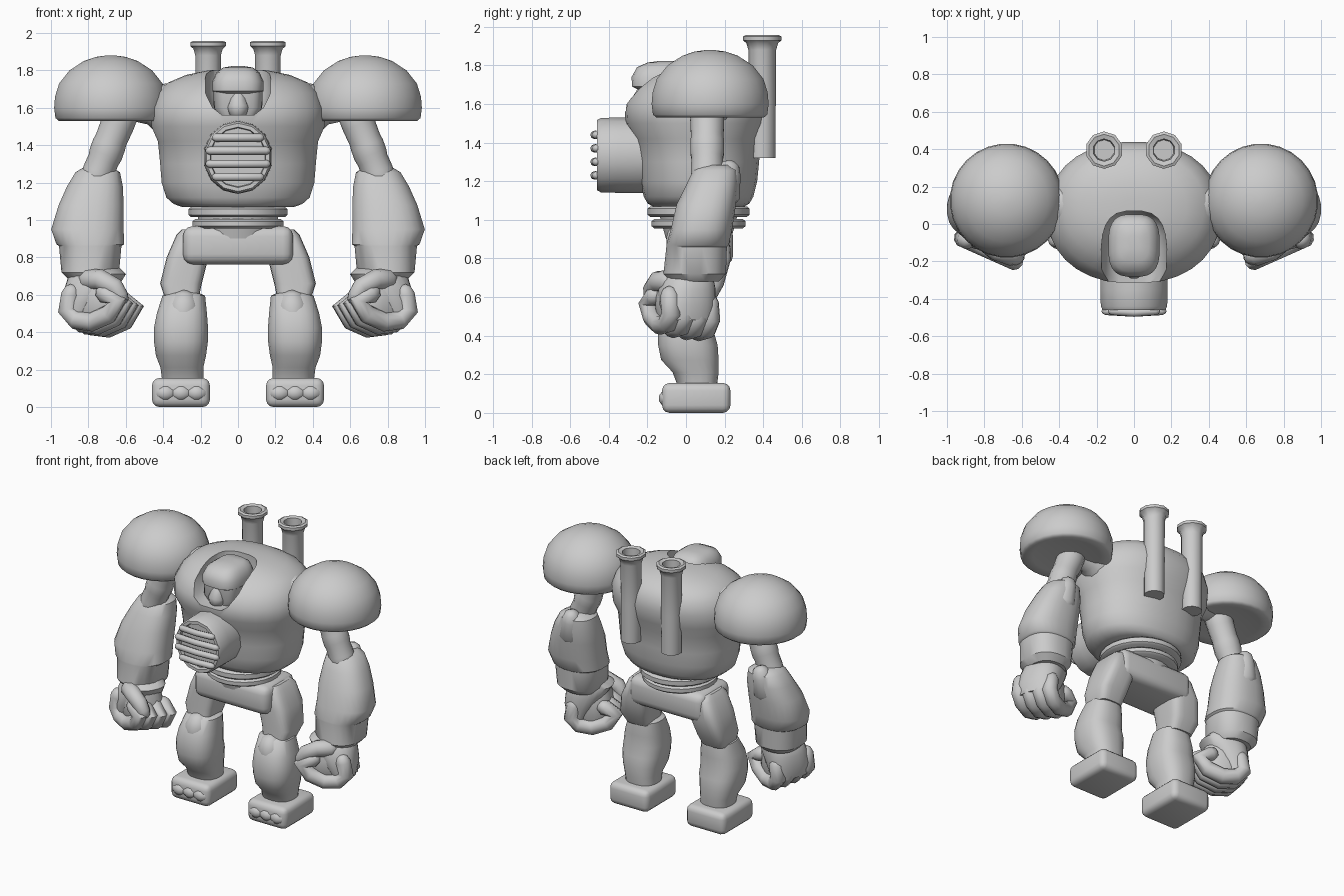
import bpy, bmesh, math
from mathutils import Vector, Matrix

grey = bpy.data.materials.new("plain_grey")
grey.diffuse_color = (0.6, 0.6, 0.6, 1)


def finish(name, bm, mirror=False, angle=40):
    bmesh.ops.recalc_face_normals(bm, faces=bm.faces)
    me = bpy.data.meshes.new(name)
    bm.to_mesh(me)
    bm.free()
    me.materials.append(grey)
    me.shade_smooth()
    me.set_sharp_from_angle(angle=math.radians(angle))
    ob = bpy.data.objects.new(name, me)
    bpy.context.collection.objects.link(ob)
    if mirror:
        ob.modifiers.new("mirror", 'MIRROR')
    return ob


def skin(bm, rings):
    """Bridge a list of vertex rings and close both ends."""
    vs = [[bm.verts.new(p) for p in r] for r in rings]
    n = len(vs[0])
    for a, b in zip(vs, vs[1:]):
        for i in range(n):
            j = (i + 1) % n
            bm.faces.new((a[i], a[j], b[j], b[i]))
    bm.faces.new(vs[0][::-1])
    bm.faces.new(vs[-1])


def loft(name, rings, n=24, p=2.0, mirror=False, forward=False, angle=40):
    """Stack superellipse rings (cx, cy, z, rx, ry); forward turns z towards -y."""
    def pt(r, i):
        a = 2 * math.pi * (i + 0.5) / n
        c, s = math.cos(a), math.sin(a)
        return Vector((r[0] + r[3] * math.copysign(abs(c) ** (2 / p), c),
                       r[1] + r[4] * math.copysign(abs(s) ** (2 / p), s), r[2]))
    bm = bmesh.new()
    skin(bm, [[pt(r, i) for i in range(n)] for r in rings])
    if forward:
        bm.transform(Matrix.Rotation(math.pi / 2, 4, 'X'))
    return finish(name, bm, mirror, angle)


def tube(name, paths, n=10, mirror=False):
    """Round-ended tubes through points (x, y, z, radius)."""
    bm = bmesh.new()
    for path in paths:
        pts = [(Vector(q[:3]), q[3]) for q in path]
        t0 = (pts[1][0] - pts[0][0]).normalized()
        t1 = (pts[-1][0] - pts[-2][0]).normalized()
        (a, ra), (b, rb) = pts[0], pts[-1]
        caps = [(0.97, 0.25), (0.7, 0.7)]
        pts = ([(a - t0 * ra * d, ra * k) for d, k in caps] + pts +
               [(b + t1 * rb * d, rb * k) for d, k in reversed(caps)])
        rings = []
        for i, (c, r) in enumerate(pts):
            t = (pts[min(i + 1, len(pts) - 1)][0] - pts[max(i - 1, 0)][0]).normalized()
            u = t.cross(Vector((0, 1, 0))).normalized()
            v = t.cross(u)
            rings.append([c + r * (u * math.cos(2 * math.pi * k / n) +
                                   v * math.sin(2 * math.pi * k / n)) for k in range(n)])
        skin(bm, rings)
    return finish(name, bm, mirror, 60)


def box(name, centre, size, bevel, mirror=False):
    bm = bmesh.new()
    bmesh.ops.create_cube(bm, size=1, matrix=Matrix.Translation(centre) @
                          Matrix.Diagonal((*size, 1)))
    bmesh.ops.bevel(bm, geom=bm.edges[:], offset=bevel, segments=3,
                    profile=0.5, affect='EDGES')
    return finish(name, bm, mirror)


# Torso with a cut-out for the head
torso = loft("torso", [(0, cy, z, rx, ry) for z, cy, rx, ry in (
    (1.07, .065, .30, .24), (1.085, .065, .345, .265), (1.12, .065, .385, .285),
    (1.20, .065, .41, .305), (1.30, .065, .418, .315), (1.42, .06, .43, .33),
    (1.50, .055, .465, .37), (1.60, .06, .465, .38), (1.68, .08, .43, .345),
    (1.735, .09, .375, .29), (1.775, .09, .28, .22), (1.80, .09, .16, .13),
    (1.805, .09, .05, .05))], n=32, p=2.2)
cutter = loft("head_recess_cutter", [(0, -.2, 1.56, .09, .20), (0, -.2, 1.60, .14, .25),
                                     (0, -.2, 1.68, .175, .27), (0, -.2, 2.0, .18, .27)], p=3)
cutter.hide_render = True
cut = torso.modifiers.new("recess", 'BOOLEAN')
cut.operation, cut.object, cut.solver = 'DIFFERENCE', cutter, 'EXACT'
bpy.context.view_layer.objects.active = torso
bpy.ops.object.modifier_apply(modifier=cut.name)
torso.data.set_sharp_from_angle(angle=math.radians(40))
bpy.data.objects.remove(cutter)

# Head: face block and rounded helmet
loft("face", [(0, -.11, 1.54, .09, .12), (0, -.11, 1.60, .13, .14),
              (0, -.11, 1.72, .132, .14)], p=4)
loft("helmet", [(0, -.11, 1.675, .12, .14), (0, -.115, 1.69, .138, .165),
                (0, -.115, 1.74, .138, .168), (0, -.11, 1.79, .115, .145),
                (0, -.10, 1.815, .08, .10), (0, -.10, 1.823, .03, .04)], p=3)
tube("nose_guard", [[(0, -.22, 1.66, .04), (0, -.235, 1.60, .06)]])

# Chest vent drum with horizontal bars
vz = 1.335
loft("vent_drum", [(0, vz, d, r, r * 1.06) for d, r in (
    (.05, .17), (.25, .186), (.35, .184), (.44, .182), (.46, .172),
    (.46, .152), (.435, .148))], n=14, forward=True)
bars = []
for i in range(4):
    dz = (i - 1.5) * .07
    w = math.sqrt(.165 ** 2 - dz ** 2) - .01
    bars.append([(-w, -.465, vz + dz, .022), (0, -.474, vz + dz, .022),
                 (w, -.465, vz + dz, .022)])
tube("vent_bars", bars, n=8)

# Exhaust pipes on the back
loft("exhaust_pipe", [(.16, .395, z, r, r) for z, r in (
    (1.32, .068), (1.60, .07), (1.88, .072), (1.915, .082), (1.93, .1),
    (1.95, .1), (1.957, .085), (1.95, .06), (1.85, .055))], n=10, mirror=True)

# Shoulder domes and the joints behind them
loft("shoulder_dome", [(.68, .125, z, r, r) for z, r in (
    (1.55, .08), (1.54, .22), (1.53, .28), (1.545, .298), (1.60, .305), (1.66, .30),
    (1.73, .278), (1.80, .222), (1.85, .145), (1.872, .08), (1.88, .02))],
    n=28, mirror=True, angle=75)
tube("shoulder_joint", [[(.36, .10, 1.59, .15), (.42, .11, 1.60, .13),
                         (.47, .11, 1.61, .10), (.56, .11, 1.62, .09)]], n=14, mirror=True)

# Arms
tube("upper_arm", [[(.62, .11, 1.58, .092), (.645, .11, 1.51, .09), (.678, .11, 1.43, .086),
                    (.69, .11, 1.40, .09), (.708, .11, 1.35, .09), (.72, .11, 1.32, .084),
                    (.745, .11, 1.26, .086), (.77, .11, 1.18, .085)]], n=14, mirror=True)
loft("forearm", [(.75, .15, 1.285, .07, .08), (.75, .15, 1.255, .12, .115),
                 (.765, .135, 1.18, .15, .135), (.785, .105, 1.08, .175, .155),
                 (.805, .08, .95, .195, .16), (.79, .06, .87, .182, .163),
                 (.79, .055, .86, .168, .158), (.79, .045, .72, .155, .163),
                 (.785, .04, .68, .12, .13)], p=2.4, mirror=True)
tube("elbow_knob", [[(.755, .22, 1.245, .065), (.77, .19, 1.13, .09)]], n=12, mirror=True)

# Fists: back of hand, closed palm, four curled fingers and a thumb
hand = [
    loft("hand_back", [(.765, .02, .75, .10, .10), (.765, .0, .71, .15, .13),
                       (.795, -.01, .64, .135, .145), (.825, -.02, .56, .115, .145),
                       (.845, -.02, .48, .08, .13)], p=2.4, mirror=True),
    loft("palm", [(.76, -.02, .69, .11, .11), (.75, -.02, .60, .13, .13),
                  (.75, -.02, .50, .135, .125), (.75, -.01, .44, .09, .10)],
         p=2.5, mirror=True),
    tube("fingers", [[(x, y, z + dz, .052) for x, z in
                      ((.86, .58), (.88, .49), (.83, .44), (.74, .43),
                       (.64, .47), (.585, .54), (.66, .58))]
                     for y, dz in ((-.135, .025), (-.06, .008), (.015, -.003), (.085, -.008))],
         mirror=True),
    tube("thumb", [[(.77, -.10, .68, .06), (.69, -.125, .68, .056),
                    (.61, -.12, .64, .052), (.58, -.11, .59, .045)]], mirror=True)]
# Turn the fists so the curled fingers point inwards and forwards
pivot = Matrix.Translation((.755, -.03, 0))
for part in hand:
    part.data.transform(pivot @ Matrix.Rotation(math.radians(24), 4, 'Z') @ pivot.inverted())

# Waist rings and pelvis
for name, z0, z1, r in (("waist_ring_upper", 1.015, 1.07, .267),
                        ("waist_ring_lower", .955, 1.005, .245)):
    loft(name, [(0, .065, z0, r - .015, r - .015), (0, .065, z0 + .012, r, r),
                (0, .065, z1 - .012, r, r), (0, .065, z1, r - .015, r - .015)])
loft("waist_core", [(0, .065, .9, .2, .17), (0, .065, 1.12, .23, .23)])
box("pelvis", (0, .072, .865), (.59, .345, .205), .055)

# Legs
loft("thigh", [(.23, .09, .95, .07, .10), (.235, .095, .92, .095, .13),
               (.27, .095, .80, .112, .14), (.305, .075, .66, .112, .12),
               (.30, .05, .58, .09, .10)], p=4, mirror=True)
loft("shin", [(.29, .03, .615, .07, .08), (.29, .03, .595, .115, .11),
              (.30, .01, .50, .135, .14), (.305, .0, .42, .146, .145),
              (.305, .01, .35, .145, .155), (.305, .02, .275, .135, .15),
              (.30, .05, .21, .115, .12), (.295, .06, .13, .11, .10)], p=2.5, mirror=True)
tube("knee_pad", [[(.29, -.04, .54, .085), (.295, -.05, .47, .08)]], n=14, mirror=True)

# Feet with three rounded toes
box("foot", (.305, .053, .0775), (.31, .355, .155), .04, mirror=True)
tube("toes", [[(x - .012, -.097, .075, .045), (x + .012, -.097, .075, .045)]
              for x in (.222, .305, .388)], mirror=True)
